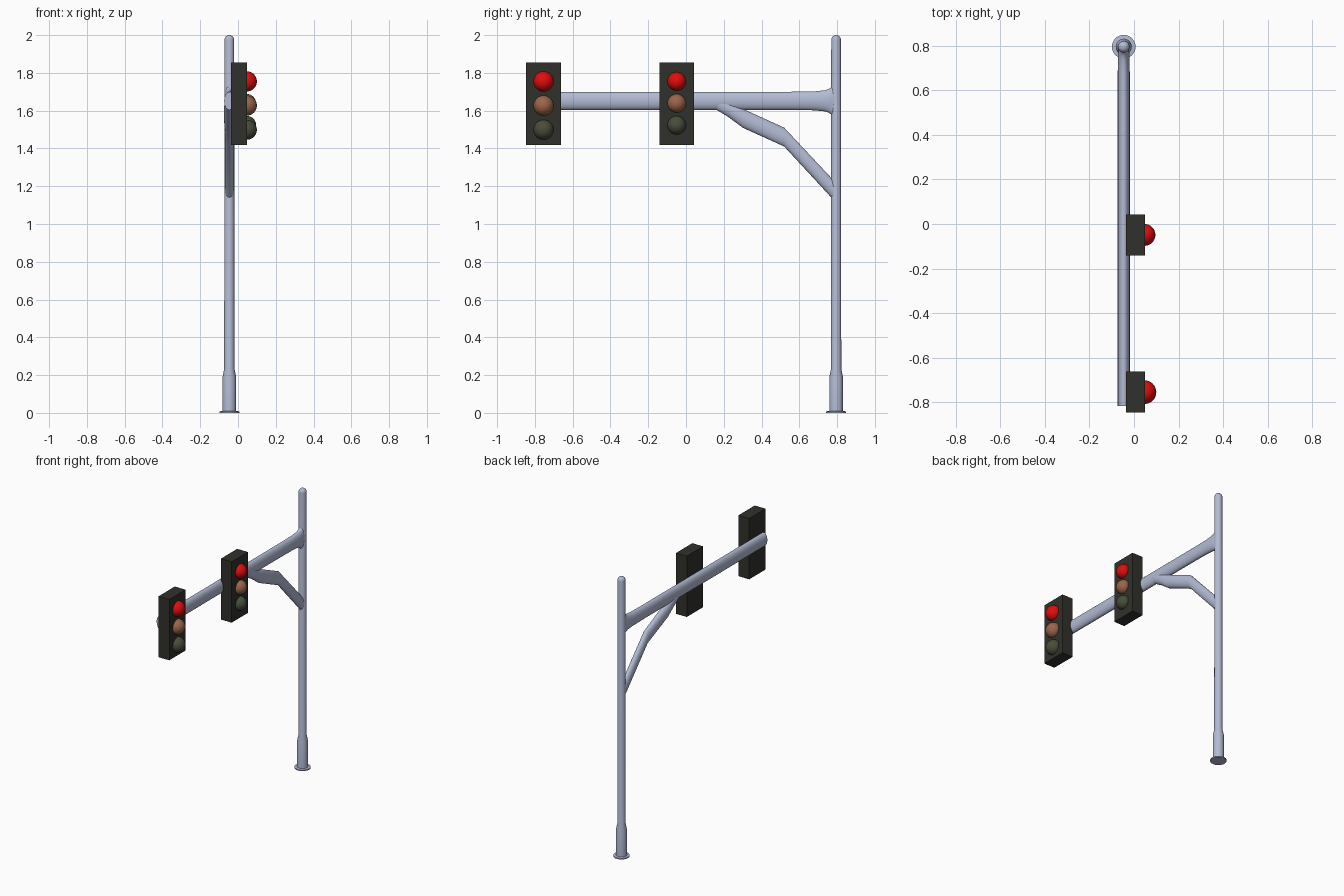
import bpy, bmesh, math
from mathutils import Vector

cube = bpy.data.objects.get("Cube")
if cube:
    bpy.data.objects.remove(cube, do_unlink=True)

POLE_X, POLE_Y = -0.046, 0.795


def material(name, rgb):
    m = bpy.data.materials.new(name)
    m.use_nodes = True
    colour = (*rgb, 1)
    m.diffuse_color = colour
    bsdf = m.node_tree.nodes["Principled BSDF"]
    bsdf.inputs["Base Color"].default_value = colour
    bsdf.inputs["Roughness"].default_value = 0.6
    return m


STEEL = material("pale blue steel", (0.45, 0.5, 0.66))
HOUSING = material("dark housing", (0.03, 0.03, 0.024))
RED = material("red lens", (0.75, 0.004, 0.004))
AMBER = material("dull amber lens", (0.33, 0.13, 0.07))
GREEN = material("dull green lens", (0.065, 0.075, 0.042))


def finish(name, bm, mat, smooth=35):
    bmesh.ops.recalc_face_normals(bm, faces=bm.faces)
    mesh = bpy.data.meshes.new(name)
    bm.to_mesh(mesh)
    bm.free()
    mesh.materials.append(mat)
    obj = bpy.data.objects.new(name, mesh)
    bpy.context.collection.objects.link(obj)
    if smooth:
        bpy.ops.object.select_all(action='DESELECT')
        obj.select_set(True)
        bpy.context.view_layer.objects.active = obj
        bpy.ops.object.shade_smooth_by_angle(angle=math.radians(smooth))
    return obj


def loft(name, sections, axis_u, axis_v, mat, sides=32):
    """Skin elliptical sections given as (centre, radius_u, radius_v)."""
    bm = bmesh.new()
    u, v = Vector(axis_u), Vector(axis_v)
    rings = []
    for centre, ru, rv in sections:
        ring = []
        for i in range(sides):
            a = math.tau * i / sides
            ring.append(bm.verts.new(Vector(centre) + u * ru * math.cos(a) + v * rv * math.sin(a)))
        rings.append(ring)
    for a, b in zip(rings, rings[1:]):
        for i in range(sides):
            j = (i + 1) % sides
            bm.faces.new((a[i], a[j], b[j], b[i]))
    bm.faces.new(rings[0])
    bm.faces.new(rings[-1])
    return finish(name, bm, mat)


# Upright: flange, thick sleeve, shaft and domed tip
profile = [(0.053, 0), (0.053, 0.008), (0.036, 0.01), (0.036, 0.19), (0.027, 0.235), (0.026, 1.974)]
profile += [(0.026 * math.cos(t), 1.974 + 0.026 * math.sin(t))
            for t in [math.radians(d) for d in range(15, 90, 15)]]
profile.append((0.001, 2.0))
loft("pole", [((POLE_X, POLE_Y, z), r, r) for r, z in profile], (1, 0, 0), (0, 1, 0), STEEL)

# Horizontal arm, flaring where it meets the pole
arm = [(-0.815, 0.027, 0.048), (0.55, 0.027, 0.048), (0.68, 0.027, 0.05),
       (0.735, 0.026, 0.056), (0.757, 0.026, 0.063), (0.768, 0.025, 0.072), (0.775, 0.024, 0.085)]
arm.append((POLE_Y, 0.022, 0.09))
loft("arm", [((POLE_X, y, 1.652), rx, rz) for y, rx, rz in arm], (1, 0, 0), (0, 0, 1), STEEL)

# Bent brace under the arm
brace = [(0.79, 1.17, 0.023, 0.052), (0.52, 1.46, 0.023, 0.05),
         (0.3, 1.56, 0.028, 0.05), (0.225, 1.61, 0.028, 0.044), (0.16, 1.645, 0.024, 0.04)]
loft("brace", [((POLE_X, y, z), rx, rz) for y, z, rx, rz in brace], (1, 0, 0), (0, 0, 1), STEEL)


def signal(prefix, y, radius, spacing):
    """One signal head with three domed lenses facing +x."""
    bm = bmesh.new()
    bmesh.ops.create_cube(bm, size=1)
    for v in bm.verts:
        v.co = Vector((0.006 + v.co.x * 0.085, y + v.co.y * 0.184, 1.637 + v.co.z * 0.435))
    finish(prefix + "_signal_housing", bm, HOUSING, smooth=0)
    for i, (label, mat) in enumerate((("red", RED), ("amber", AMBER), ("green", GREEN))):
        bm = bmesh.new()
        bmesh.ops.create_uvsphere(bm, u_segments=32, v_segments=16, radius=radius)
        for v in bm.verts:
            v.co += Vector((0.047, y, 1.755 - i * spacing))
        finish(f"{prefix}_{label}_lens", bm, mat)


signal("outer", -0.754, 0.053, 0.128)
signal("inner", -0.049, 0.049, 0.116)
